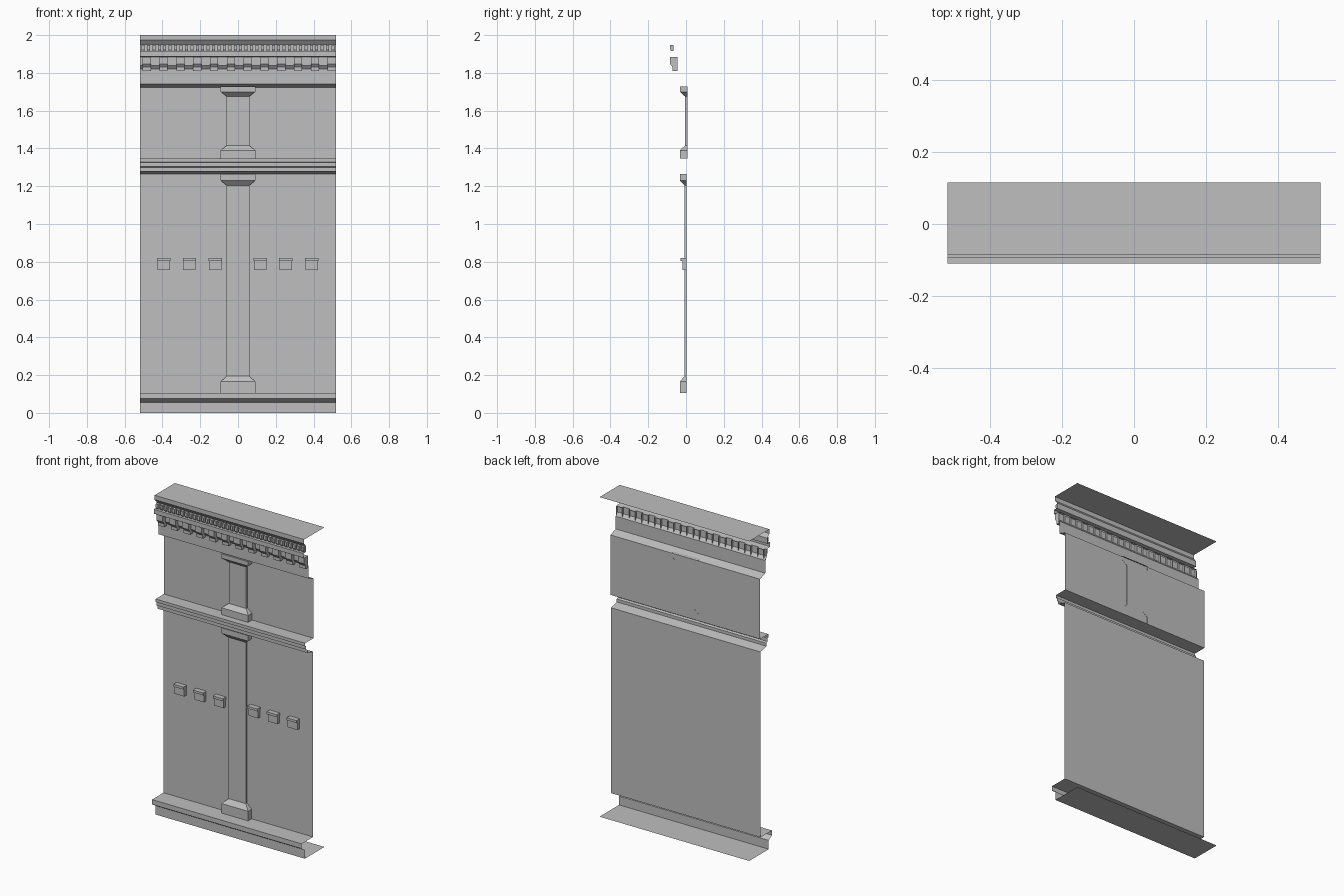
import bpy

cube = bpy.data.objects.get("Cube")
if cube:
    bpy.data.objects.remove(cube, do_unlink=True)

HALF = 0.518

stone = bpy.data.materials.new("plain grey stone")
stone.use_nodes = True
GREY = (0.52, 0.52, 0.52, 1)
stone.diffuse_color = GREY
stone.node_tree.nodes["Principled BSDF"].inputs["Base Color"].default_value = GREY


def make(name, verts, faces):
    mesh = bpy.data.meshes.new(name)
    mesh.from_pydata(verts, [], faces)
    mesh.materials.append(stone)
    obj = bpy.data.objects.new(name, mesh)
    bpy.context.collection.objects.link(obj)
    return obj


def sweep(name, profile, spans, ends=False):
    """Sweep an upward (y, z) profile along x over each span."""
    verts, faces = [], []
    n = len(profile)
    for x0, x1 in spans:
        b = len(verts)
        verts += [(x0, y, z) for y, z in profile] + [(x1, y, z) for y, z in profile]
        faces += [(b + i, b + n + i, b + n + i + 1, b + i + 1) for i in range(n - 1)]
        if ends:
            faces.append([b + i for i in range(n)])
            faces.append([b + n + i for i in reversed(range(n))])
    return make(name, verts, faces)


def pilaster(name, back, sections):
    """Open-backed pier lofted through (z, half width, front y) sections."""
    verts, faces = [], []
    for z, w, front in sections:
        verts += [(-w, back, z), (-w, front, z), (w, front, z), (w, back, z)]
    for s in range(len(sections) - 1):
        for i in range(3):
            a = s * 4 + i
            faces.append((a, a + 1, a + 5, a + 4))
    last = len(verts) - 4
    faces.append((3, 2, 1, 0))
    faces.append((last, last + 1, last + 2, last + 3))
    return make(name, verts, faces)


def row(first, last, count, width):
    step = (last - first) / (count - 1)
    return [(first + i * step - width / 2, first + i * step + width / 2) for i in range(count)]


WALL_LOW, WALL_HIGH = 0.003, 0.007
full = [(-HALF, HALF)]

# Plinth with projecting ledge and open floor plate
sweep("plinth", [(0.115, 0), (-0.078, 0), (-0.078, 0.055), (-0.11, 0.075),
                 (-0.11, 0.105), (WALL_LOW, 0.105)], full)

# Wall panels
sweep("lower_wall", [(WALL_LOW, 0.105), (WALL_LOW, 1.265)], full)
sweep("upper_wall", [(WALL_HIGH, 1.347), (WALL_HIGH, 1.722)], full)

# String course between the storeys
sweep("string_course", [(WALL_LOW, 1.265), (-0.055, 1.279), (-0.055, 1.298), (-0.066, 1.304),
                        (-0.066, 1.326), (-0.075, 1.328), (-0.075, 1.347),
                        (WALL_HIGH, 1.347)], full)

# Frieze, shelf, recessed band and crowning fascia with roof plate
sweep("cornice", [(WALL_HIGH, 1.722), (-0.044, 1.74), (-0.044, 1.82), (-0.06, 1.84),
                  (-0.06, 1.883), (-0.093, 1.888), (-0.093, 1.915), (-0.066, 1.915),
                  (-0.066, 1.95), (-0.085, 1.973), (-0.085, 2), (0.115, 2)], full)

# Large brackets and small dentils
sweep("brackets", [(-0.046, 1.81), (-0.071, 1.81), (-0.071, 1.83), (-0.085, 1.848),
                   (-0.085, 1.883), (-0.046, 1.883)], row(-0.483, 0.496, 12, 0.043), True)
sweep("dentils", [(-0.066, 1.916), (-0.079, 1.916), (-0.085, 1.927), (-0.085, 1.948),
                  (-0.066, 1.948)], row(-0.503, 0.503, 36, 0.016), True)

# Central pilasters, one per storey
for name, back, front, z0, z1, z2, z3, z4, z5 in (
        ("lower_pilaster", 0.003, -0.008, 0.105, 0.165, 0.195, 1.204, 1.23, 1.264),
        ("upper_pilaster", 0.008, -0.005, 1.347, 1.39, 1.415, 1.675, 1.7, 1.727)):
    wide, slim, out = 0.092, 0.06, -0.032
    pilaster(name, back, [(z0, wide, out), (z1, wide, out), (z2, slim, front),
                          (z3, slim, front), (z4, wide, out), (z5, wide, out)])

# Six small blocks with a projecting lip
centres = (-0.393, -0.257, -0.12, 0.118, 0.253, 0.39)
sweep("wall_blocks", [(WALL_LOW, 0.757), (-0.018, 0.757), (-0.018, 0.805), (WALL_LOW, 0.805)],
      [(c - 0.033, c + 0.033) for c in centres], True)
sweep("block_lips", [(WALL_LOW, 0.805), (-0.028, 0.805), (-0.028, 0.82), (WALL_LOW, 0.82)],
      [(c - 0.035, c + 0.035) for c in centres], True)
